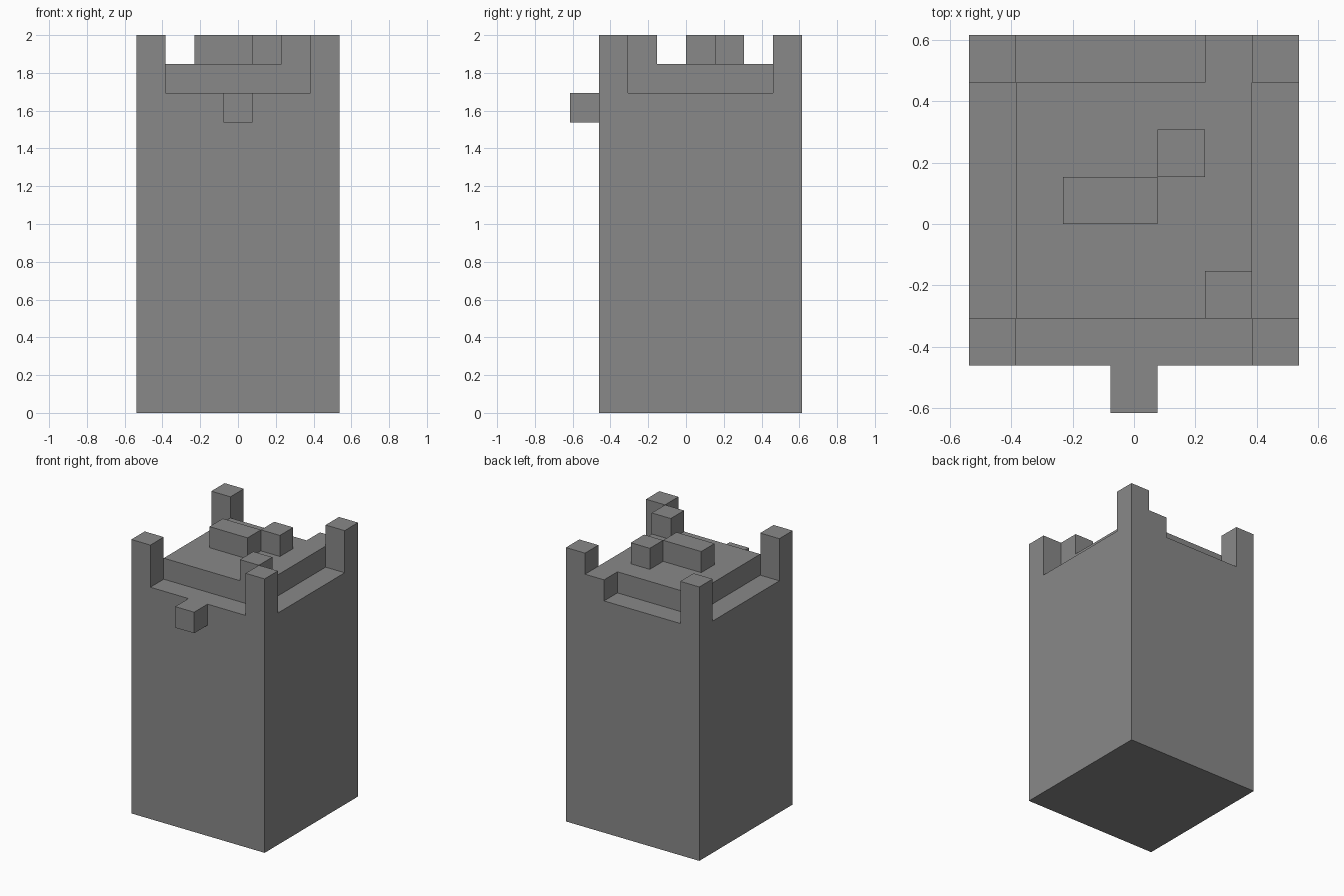
import bpy
import bmesh
from mathutils import Matrix, Vector

if "Cube" in bpy.data.objects:
    bpy.data.objects.remove(bpy.data.objects["Cube"], do_unlink=True)

U = 2 / 13                        # one block
N = 7                             # blocks along each side of the tower
ORIGIN = Vector((-3.5, -3, 0))    # front corner of the tower, in blocks

stone = bpy.data.materials.new("stone grey")
stone.use_nodes = True
GREY = (0.25, 0.25, 0.25, 1)
stone.diffuse_color = GREY
stone.node_tree.nodes["Principled BSDF"].inputs["Base Color"].default_value = GREY


def finish(bm, name):
    """Turn a bmesh into a grey, flat-shaded object."""
    mesh = bpy.data.meshes.new(name)
    bm.to_mesh(mesh)
    bm.free()
    mesh.materials.append(stone)
    obj = bpy.data.objects.new(name, mesh)
    bpy.context.collection.objects.link(obj)
    return obj


def raise_cells(bm, cells, blocks, keep=False):
    """Extrude the upward faces over the given (column, row) cells."""
    faces = []
    for f in bm.faces:
        c = f.calc_center_median() / U - ORIGIN
        if f.normal.z > 0.5 and (int(c.x), int(c.y)) in cells:
            faces.append(f)
    out = bmesh.ops.extrude_face_region(bm, geom=faces)["geom"]
    verts = [v for v in out if isinstance(v, bmesh.types.BMVert)]
    bmesh.ops.translate(bm, verts=verts, vec=(0, 0, blocks * U))
    if not keep:
        bmesh.ops.delete(bm, geom=faces, context="FACES")
    bm.normal_update()


# Tower body, from a square grid of blocks
bm = bmesh.new()
centre = ORIGIN + Vector((N / 2, N / 2, 0))
bmesh.ops.create_grid(bm, x_segments=N, y_segments=N, size=N * U / 2,
                      matrix=Matrix.Translation(centre * U))
bm.normal_update()
everything = {(i, j) for i in range(N) for j in range(N)}
raise_cells(bm, everything, 11, keep=True)
bmesh.ops.recalc_face_normals(bm, faces=bm.faces[:])
bm.normal_update()

# Raised roof inside the ledge, joined to the back left post
last = N - 1
roof = {(i, j) for i in range(1, last) for j in range(1, last)}
roof |= {(last - 1, last), (last, last)}
raise_cells(bm, roof, 1)

# Corner posts
raise_cells(bm, {(last, last)}, 1)
for post in ((0, 0), (last, 0), (0, last)):
    raise_cells(bm, {post}, 2)

# Loose blocks on the roof
for block in ({(2, 3), (3, 3)}, {(4, 4)}, {(5, 1)}):
    raise_cells(bm, block, 1)
finish(bm, "tower")

# Single block sticking out of the front wall
bm = bmesh.new()
bmesh.ops.create_cube(bm, size=U, matrix=Matrix.Translation(Vector((0, -3.5, 10.5)) * U))
finish(bm, "front_knob")
